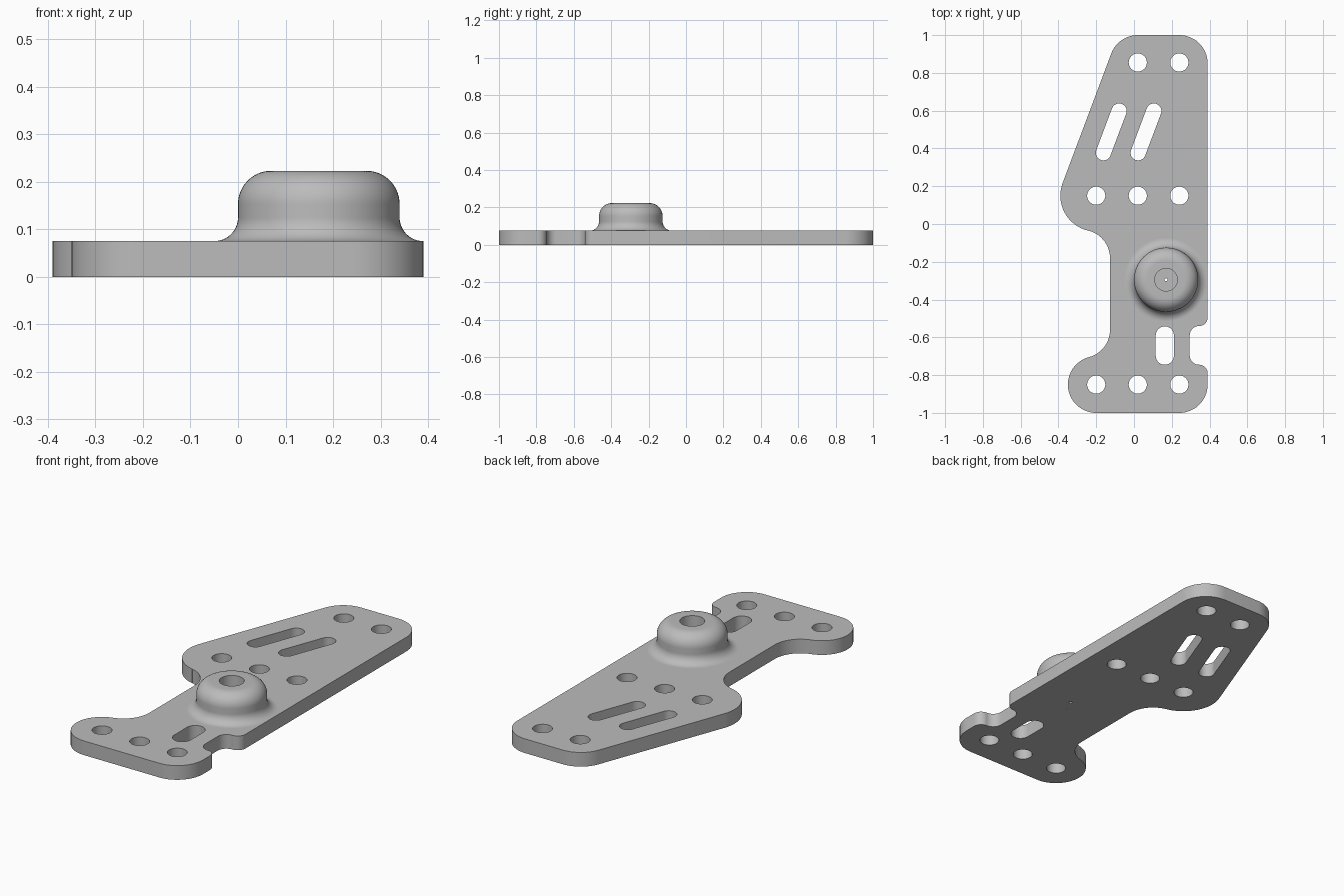
import bpy, bmesh
from math import radians, cos, sin, atan2, pi

cube = bpy.data.objects.get("Cube")
if cube:
    bpy.data.objects.remove(cube, do_unlink=True)

THICK = 0.075
BOSS_X, BOSS_Y = 0.17, -0.295

grey = bpy.data.materials.new("plain grey")
grey.use_nodes = True
grey.diffuse_color = (0.5, 0.5, 0.5, 1)
grey.node_tree.nodes["Principled BSDF"].inputs["Base Color"].default_value = (0.5, 0.5, 0.5, 1)


def arc(cx, cy, r, start, end):
    """Points along a circular arc, angles in degrees."""
    n = max(4, round(abs(end - start) / 6))
    angles = [radians(start + (end - start) * i / n) for i in range(n + 1)]
    return [(cx + r * cos(a), cy + r * sin(a)) for a in angles]


def circle(cx, cy, r):
    return arc(cx, cy, r, 0, 360)[:-1]


def slot(x0, y0, x1, y1, r):
    """Round-ended slot between two end centres."""
    a = atan2(y1 - y0, x1 - x0) * 180 / pi
    return arc(x1, y1, r, a - 90, a + 90) + arc(x0, y0, r, a + 90, a + 270)


def finish(obj, angle):
    obj.data.materials.clear()
    obj.data.materials.append(grey)
    bpy.ops.object.select_all(action='DESELECT')
    obj.select_set(True)
    bpy.context.view_layer.objects.active = obj
    bpy.ops.object.shade_smooth_by_angle(angle=radians(angle))


def clean(bm):
    bmesh.ops.remove_doubles(bm, verts=bm.verts, dist=0.0001)
    bmesh.ops.recalc_face_normals(bm, faces=bm.faces)


# Plate outline, counter-clockwise from the front left corner
outline = (
    arc(0.24, -0.85, 0.15, -90, 0)
    # edge notch
    + arc(0.345, -0.79, 0.045, 0, 90)
    + arc(0.345, -0.695, 0.05, 270, 180)
    + arc(0.345, -0.59, 0.05, 180, 90)
    + arc(0.345, -0.495, 0.045, 270, 360)
    # back corners and slanted edge
    + arc(0.24, 0.85, 0.15, 0, 90)
    + arc(0.02, 0.85, 0.15, 90, 159.4)
    # large lobe, waist and small lobe
    + arc(-0.2, 0.15, 0.19, 159.4, 256.9)
    + arc(-0.277, -0.181, 0.15, 76.9, 0)
    + arc(-0.277, -0.56, 0.15, 0, -75.1)
    + arc(-0.2, -0.85, 0.15, 104.9, 270)
)

# Round holes in three rows, then the slots and the opening under the boss
loops = [outline]
for y, xs in ((0.855, (0.02, 0.24)), (0.15, (-0.2, 0.02, 0.24)), (-0.85, (-0.2, 0.02, 0.24))):
    loops += [circle(x, y, 0.048) for x in xs]
for x in (-0.162, 0.022):
    loops.append(slot(x, 0.377, x + 0.083, 0.598, 0.04))
loops.append(slot(0.163, -0.697, 0.163, -0.59, 0.048))
loops.append(circle(BOSS_X, BOSS_Y, 0.07))

# Plate: filled flat curve given thickness
curve = bpy.data.curves.new("plate_profile", 'CURVE')
curve.dimensions = '2D'
curve.fill_mode = 'BOTH'
curve.extrude = THICK / 2
for pts in loops:
    spline = curve.splines.new('POLY')
    spline.points.add(len(pts) - 1)
    for p, (x, y) in zip(spline.points, pts):
        p.co = (x, y, 0, 1)
    spline.use_cyclic_u = True
helper = bpy.data.objects.new("plate_profile", curve)
bpy.context.collection.objects.link(helper)
graph = bpy.context.evaluated_depsgraph_get()
mesh = bpy.data.meshes.new_from_object(helper.evaluated_get(graph))
bpy.data.objects.remove(helper, do_unlink=True)
bm = bmesh.new()
bm.from_mesh(mesh)
clean(bm)
bmesh.ops.translate(bm, verts=bm.verts, vec=(0, 0, THICK / 2))
bm.to_mesh(mesh)
bm.free()
plate = bpy.data.objects.new("plate", mesh)
bpy.context.collection.objects.link(plate)
finish(plate, 30)

# Boss: turned profile with flared foot, rounded rim, bore and pin hole
profile = (
    arc(0.22, 0.125, 0.05, 270, 180)
    + arc(0.1, 0.153, 0.07, 0, 90)
    + [(0.06, 0.223), (0.06, 0.04), (0.008, 0.04), (0.008, 0), (0.07, 0)]
)
bm = bmesh.new()
verts = [bm.verts.new((r, 0, z)) for r, z in profile]
edges = [bm.edges.new(pair) for pair in zip(verts, verts[1:])]
bmesh.ops.spin(bm, geom=verts + edges, cent=(0, 0, 0), axis=(0, 0, 1),
               angle=2 * pi, steps=64, use_merge=True)
clean(bm)
mesh = bpy.data.meshes.new("boss")
bm.to_mesh(mesh)
bm.free()
boss = bpy.data.objects.new("boss", mesh)
boss.location = (BOSS_X, BOSS_Y, 0)
bpy.context.collection.objects.link(boss)
finish(boss, 35)
